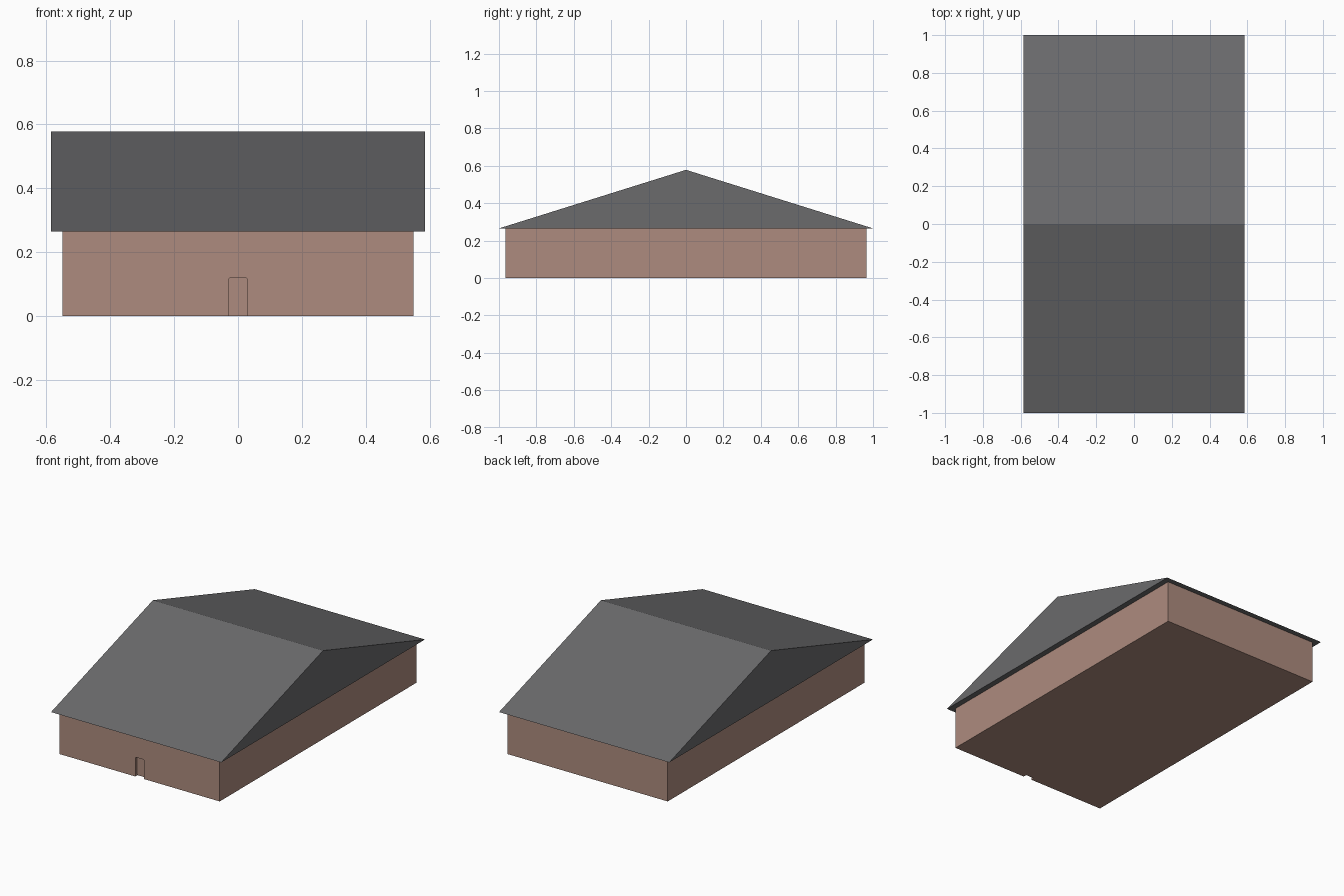
import bpy, bmesh

if "Cube" in bpy.data.objects:
    bpy.data.objects.remove(bpy.data.objects["Cube"])


def material(name, rgb):
    m = bpy.data.materials.new(name)
    m.diffuse_color = (*rgb, 1)
    m.use_nodes = True
    m.node_tree.nodes["Principled BSDF"].inputs["Base Color"].default_value = m.diffuse_color
    return m


wall_mat = material("brown wall", (0.42, 0.26, 0.21))
roof_mat = material("grey roof", (0.145, 0.145, 0.15))


def prism(name, profile, axis, a, b, mat):
    """Extrude a closed 2D profile from a to b along axis 'x' (y,z) or 'y' (x,z)."""
    place = (lambda p, t: (t, p[0], p[1])) if axis == 'x' else (lambda p, t: (p[0], t, p[1]))
    bm = bmesh.new()
    r0 = [bm.verts.new(place(p, a)) for p in profile]
    r1 = [bm.verts.new(place(p, b)) for p in profile]
    bm.faces.new(r0)
    bm.faces.new(r1)
    n = len(profile)
    for i in range(n):
        j = (i + 1) % n
        bm.faces.new((r0[i], r0[j], r1[j], r1[i]))
    bmesh.ops.recalc_face_normals(bm, faces=bm.faces)
    me = bpy.data.meshes.new(name)
    bm.to_mesh(me)
    bm.free()
    me.materials.append(mat)
    ob = bpy.data.objects.new(name, me)
    bpy.context.collection.objects.link(ob)
    return ob


def door_shape(w, bottom, top, c=0.004):
    """Door outline with slightly clipped top corners."""
    return [(-w, bottom), (w, bottom), (w, top - c), (w - c, top), (-w + c, top), (-w, top - c)]


# Walls
W, D, H = 0.55, 0.965, 0.265
walls = prism("walls", [(-D, 0), (D, 0), (D, H), (-D, H)], 'x', -W, W, wall_mat)

# Shallow doorway cut through the front wall's foot
cutter = prism("doorway_cutter", door_shape(0.03, -0.05, 0.12), 'y', -1.05, -D + 0.022, wall_mat)
cutter.hide_render = True
mod = walls.modifiers.new("doorway", 'BOOLEAN')
mod.operation = 'DIFFERENCE'
mod.solver = 'EXACT'
mod.object = cutter
bpy.context.view_layer.objects.active = walls
bpy.ops.object.modifier_apply(modifier=mod.name)
bpy.data.objects.remove(cutter)

# Door leaf, raised a little off the ground
prism("door", door_shape(0.03, 0.008, 0.12), 'y', -D + 0.018, -D + 0.024, wall_mat)

# Gable roof with eaves overhanging all round, ridge along x
prism("roof", [(-1, H), (1, H), (0, 0.578)], 'x', -0.585, 0.585, roof_mat)
